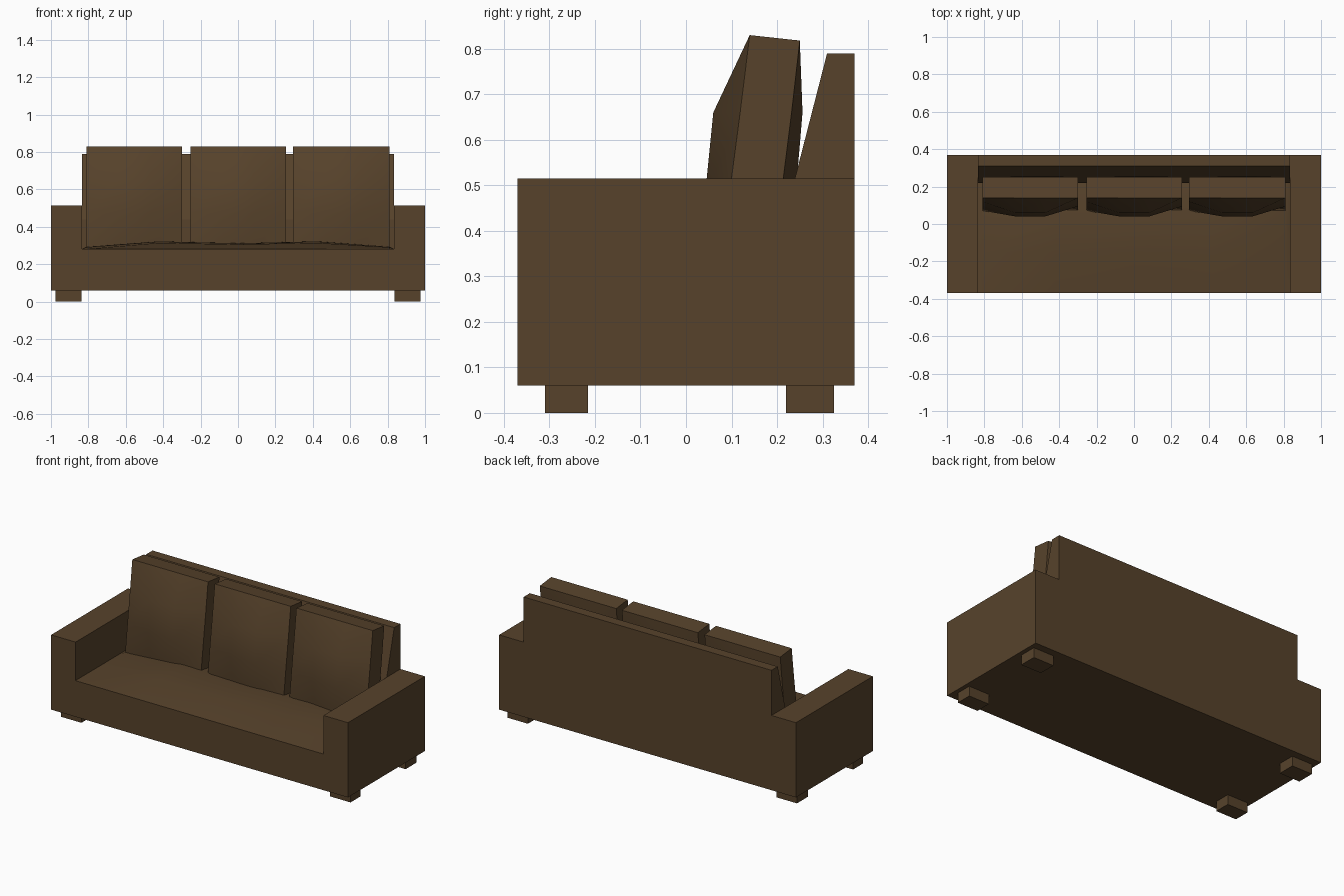
import bpy, bmesh, math

if "Cube" in bpy.data.objects:
    bpy.data.objects.remove(bpy.data.objects["Cube"])

mat = bpy.data.materials.new("brown_fabric")
mat.diffuse_color = (0.095, 0.055, 0.024, 1)
mat.use_nodes = True
mat.node_tree.nodes["Principled BSDF"].inputs["Base Color"].default_value = mat.diffuse_color


def finish(name, bm, smooth=None):
    bmesh.ops.recalc_face_normals(bm, faces=bm.faces)
    me = bpy.data.meshes.new(name)
    bm.to_mesh(me)
    bm.free()
    ob = bpy.data.objects.new(name, me)
    bpy.context.collection.objects.link(ob)
    me.materials.append(mat)
    if smooth:
        bpy.ops.object.select_all(action='DESELECT')
        ob.select_set(True)
        bpy.context.view_layer.objects.active = ob
        bpy.ops.object.shade_smooth_by_angle(angle=math.radians(smooth))
    return ob


def prism(name, pts, offset):
    """Extrude a closed profile of 3D points along an offset."""
    bm = bmesh.new()
    f = bm.faces.new([bm.verts.new(p) for p in pts])
    r = bmesh.ops.extrude_face_region(bm, geom=[f])
    vs = [v for v in r["geom"] if isinstance(v, bmesh.types.BMVert)]
    bmesh.ops.translate(bm, verts=vs, vec=offset)
    return finish(name, bm)


def sheet(bm, rows):
    """Quad grid from rows of points."""
    vs = [[bm.verts.new(p) for p in row] for row in rows]
    for a, b in zip(vs, vs[1:]):
        for i in range(len(a) - 1):
            bm.faces.new((a[i], a[i + 1], b[i + 1], b[i]))
    return vs


# Base and arms: one U-shaped profile
u = [(-1, .06), (1, .06), (1, .515), (.835, .515), (.835, .28),
     (-.835, .28), (-.835, .515), (-1, .515)]
prism("base_and_arms", [(x, -.37, z) for x, z in u], (0, .74, 0))

# Sloped backrest
b = [(.22, .28), (.37, .28), (.37, .79), (.31, .79), (.22, .44)]
prism("backrest", [(-.835, y, z) for y, z in b], (1.67, 0, 0))

# Slightly puffed seat top
bm = bmesh.new()
xs = [(-.835, 0), (-.81, .3), (-.42, 1), (0, .75), (.42, 1), (.81, .3), (.835, 0)]
ys = [(-.37, 0), (-.15, .8), (.05, 1), (.22, .3)]
sheet(bm, [[(x, y, .281 + .041 * a * c) for x, a in xs] for y, c in ys])
finish("seat", bm, 35)


# Back cushions: bulging front and back grids joined by flat sides
def cushion(name, x0, x1):
    # z, front edge y, front bulge y, back edge y, back bulge y
    levels = [(.285, .071, .071, .185, .185), (.47, .094, .041, .208, .24),
              (.66, .119, .06, .232, .256), (.83, .14, .14, .25, .25)]
    cols = [x0 + (x1 - x0) * t for t in (0, .34, .66, 1)]
    bm = bmesh.new()
    front, back = [], []
    for z, fe, fb, be, bb in levels:
        zb = z - .012 if z > .8 else z
        front.append([(x, fb if i in (1, 2) else fe, z) for i, x in enumerate(cols)])
        back.append([(x, bb if i in (1, 2) else be, zb) for i, x in enumerate(cols)])
    f, k = sheet(bm, front), sheet(bm, back)

    def rim(g):
        return (g[0] + [r[-1] for r in g[1:-1]] + g[-1][::-1]
                + [r[0] for r in g[-2:0:-1]])
    rf, rk = rim(f), rim(k)
    for i in range(len(rf)):
        j = (i + 1) % len(rf)
        bm.faces.new((rf[i], rf[j], rk[j], rk[i]))
    finish(name, bm, 40)


for side, x0, x1 in (("left", -.81, -.30), ("middle", -.255, .257), ("right", .295, .81)):
    cushion("back_cushion_" + side, x0, x1)

# Feet
for sx, sn in ((-1, "left"), (1, "right")):
    for y0, y1, yn in ((-.31, -.215, "front"), (.22, .325, "back")):
        prism(f"{yn}_{sn}_foot", [(sx * .838, y0, 0), (sx * .975, y0, 0),
                                  (sx * .975, y1, 0), (sx * .838, y1, 0)], (0, 0, .06))
